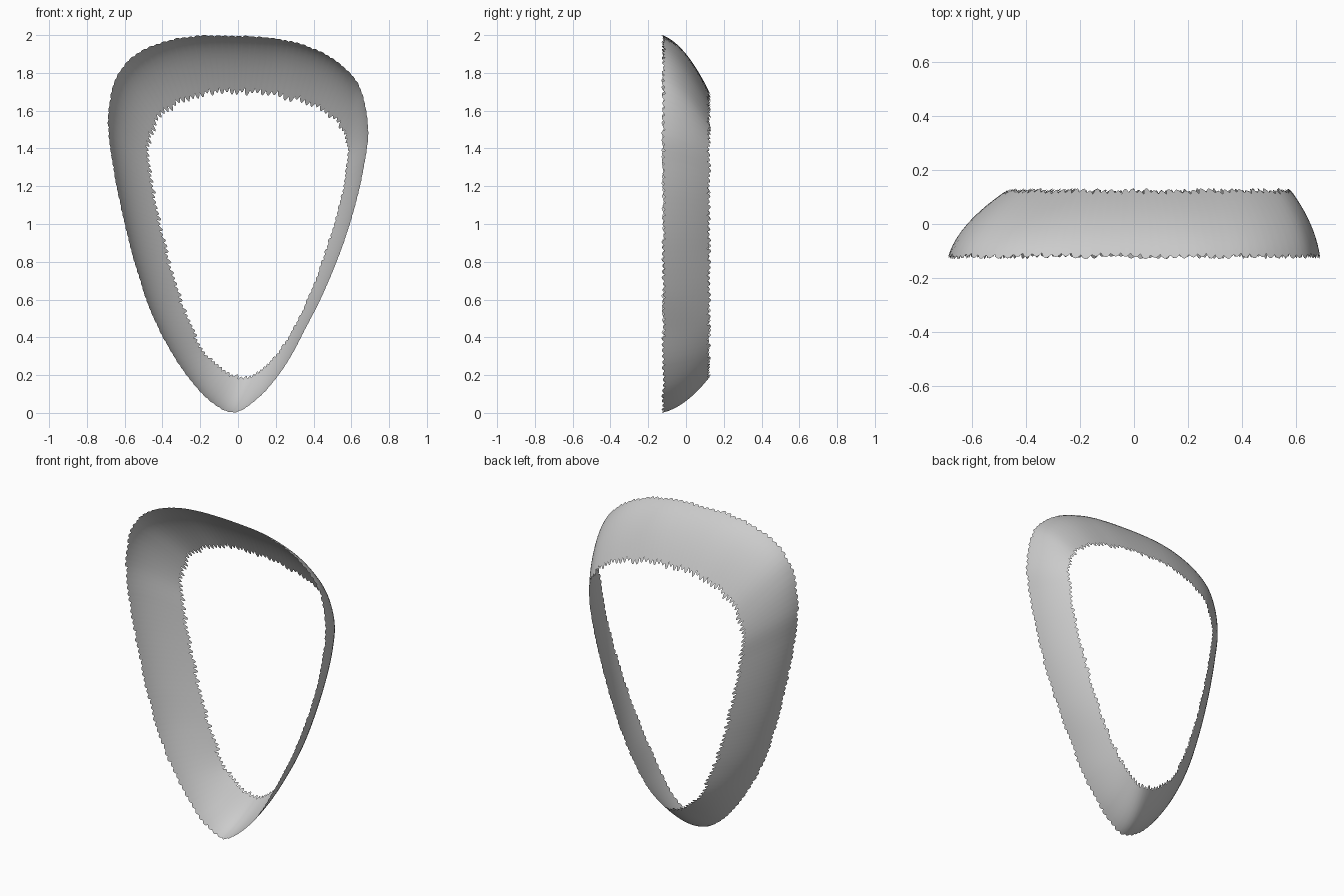
import bpy
import bmesh
import math
import random
from mathutils import Vector

cube = bpy.data.objects.get("Cube")
if cube:
    bpy.data.objects.remove(cube, do_unlink=True)

random.seed(4)
FRONT_Y, BACK_Y = -0.13, 0.125
TEETH, STEPS, ROWS = 150, 6, 10

# Paired outline knots: front rim x, z and back rim x, z
KNOTS = [Vector(k) for k in (
    (-.03, 0, .03, .19), (.12, .09, .12, .23), (.25, .25, .21, .32),
    (.36, .45, .31, .48), (.46, .65, .40, .68), (.56, .90, .48, .91),
    (.63, 1.13, .54, 1.12), (.67, 1.32, .57, 1.27), (.69, 1.48, .58, 1.39),
    (.67, 1.65, .56, 1.48), (.62, 1.77, .51, 1.55), (.50, 1.88, .41, 1.62),
    (.35, 1.95, .28, 1.66), (.15, 1.99, .10, 1.69), (-.20, 2, -.15, 1.69),
    (-.42, 1.96, -.30, 1.64), (-.58, 1.87, -.40, 1.58),
    (-.66, 1.74, -.45, 1.49), (-.69, 1.55, -.47, 1.37),
    (-.67, 1.35, -.45, 1.22), (-.62, 1.08, -.41, 1.0),
    (-.55, .80, -.35, .76), (-.46, .53, -.27, .52),
    (-.33, .28, -.18, .33), (-.18, .09, -.07, .23))]


def closed_spline(knots, steps):
    """Smooth closed curve passing through every knot."""
    points = []
    count = len(knots)
    for i in range(count):
        a, b, c, d = (knots[(i + j) % count] for j in (-1, 0, 1, 2))
        for s in range(steps):
            t = s / steps
            points.append(b + (c - a) * (t / 2)
                          + (a * 2 - b * 5 + c * 4 - d) * (t * t / 2)
                          + (b * 3 - a - c * 3 + d) * (t ** 3 / 2))
    return points


def resample(points, count):
    """Even spacing along the closed curve."""
    loop = points + points[:1]
    lengths = [(q - p).length for p, q in zip(loop, loop[1:])]
    spacing = sum(lengths) / count
    result, travelled = [], 0.0
    for p, q, length in zip(loop, loop[1:], lengths):
        while len(result) < count and len(result) * spacing <= travelled + length:
            result.append(p.lerp(q, (len(result) * spacing - travelled) / length))
        travelled += length
    return result


def ragged_edge(depth, jitter):
    """Scalloped inset along a rim, a little different at each tooth."""
    inset = []
    for tooth in range(TEETH):
        offset = random.uniform(0, jitter)
        for s in range(STEPS):
            inset.append(offset + depth * (1 - math.sin(math.pi * s / STEPS)))
    return inset


# Curved band lofted from the front rim to the narrower back rim
stations = resample(closed_spline(KNOTS, 16), TEETH * STEPS)
front_inset = ragged_edge(0.05, 0.04)
back_inset = ragged_edge(0.05, 0.04)

bm = bmesh.new()
columns = []
for station, start, end in zip(stations, front_inset, back_inset):
    ox, oz, ix, iz = station
    column = []
    for row in range(ROWS + 1):
        t = start + (1.03 - end - start) * row / ROWS
        inward = t - 0.72 * t * (1 - t)
        column.append(bm.verts.new((ox + (ix - ox) * inward,
                                    FRONT_Y + (BACK_Y - FRONT_Y) * t,
                                    oz + (iz - oz) * inward)))
    columns.append(column)

for i, near in enumerate(columns):
    far = columns[(i + 1) % len(columns)]
    for row in range(ROWS):
        bm.faces.new((near[row], far[row], far[row + 1], near[row + 1]))

mesh = bpy.data.meshes.new("curved_band")
bm.normal_update()
bm.to_mesh(mesh)
bm.free()
mesh.shade_smooth()
band = bpy.data.objects.new("curved_band", mesh)
bpy.context.collection.objects.link(band)
